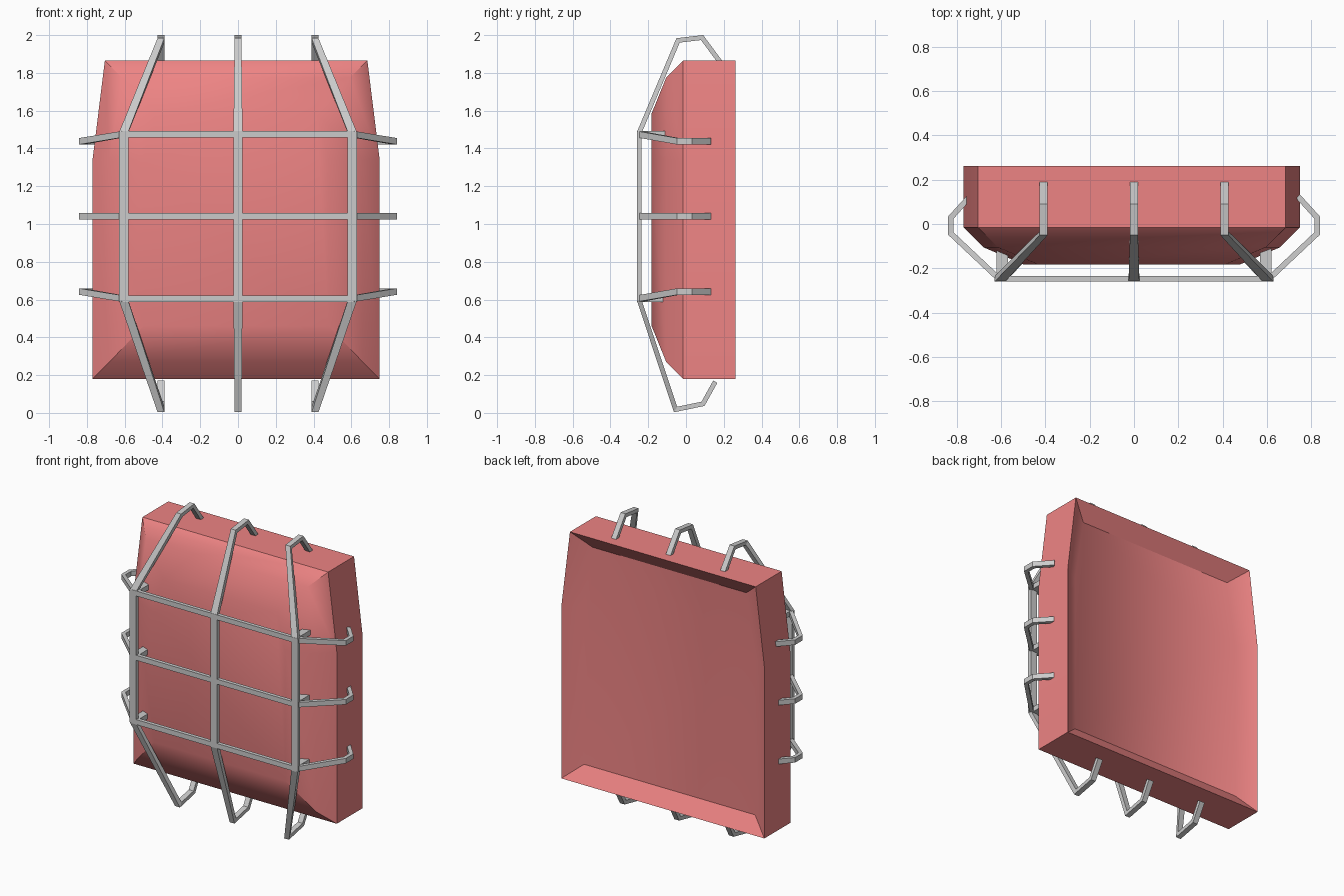
import bpy, bmesh
from mathutils import Vector

if "Cube" in bpy.data.objects:
    bpy.data.objects.remove(bpy.data.objects["Cube"])


def make_object(name, bm):
    bmesh.ops.recalc_face_normals(bm, faces=bm.faces)
    mesh = bpy.data.meshes.new(name)
    bm.to_mesh(mesh)
    bm.free()
    ob = bpy.data.objects.new(name, mesh)
    bpy.context.collection.objects.link(ob)
    return ob


def strap(name, path, widths, axis, thick=0.025):
    """Flat bar swept along a path; width lies along axis, corners mitred."""
    axis = Vector(axis)
    pts = [Vector(p) for p in path]
    dirs = []
    for a, b in zip(pts, pts[1:]):
        d = b - a
        dirs.append((d - axis * d.dot(axis)).normalized())
    bm = bmesh.new()
    rings = []
    for i, p in enumerate(pts):
        n0 = axis.cross(dirs[max(i - 1, 0)])
        n1 = axis.cross(dirs[min(i, len(dirs) - 1)])
        n = (n0 + n1).normalized()
        n *= thick / 2 / max(n.dot(n0), 0.5)
        w = axis * widths[i] / 2
        rings.append([bm.verts.new(p + v) for v in (n + w, n - w, -n - w, -n + w)])
    for r, s in zip(rings, rings[1:]):
        for k in range(4):
            bm.faces.new((r[k], r[(k + 1) % 4], s[(k + 1) % 4], s[k]))
    bm.faces.new(rings[0])
    bm.faces.new(rings[-1])
    return make_object(name, bm)


# Padded body: stacked inset rings from the back recess to the front bulge
outline = [(-0.76, 0.18), (0.76, 0.18), (0.76, 1.34),
           (0.695, 1.865), (-0.695, 1.865), (-0.76, 1.34)]
ring_specs = [(0.19, 0.12, 0.10), (0.262, 0, 0), (-0.015, 0, 0),
              (-0.105, 0.09, 0.09), (-0.182, 0.27, 0.28)]  # y, x inset, z inset
bm = bmesh.new()
rings = []
for y, ix, iz in ring_specs:
    ring = []
    for x, z in outline:
        dz = iz if z < 0.5 else -iz if z > 1.5 else 0
        ring.append(bm.verts.new((x - 0.01 - (ix if x > 0 else -ix), y, z + dz)))
    rings.append(ring)
for r, s in zip(rings, rings[1:]):
    for k in range(6):
        j = (k + 1) % 6
        bm.faces.new((r[k], r[j], s[j], s[k]))
bm.faces.new(rings[0])
bm.faces.new(rings[-1])
body = make_object("padded_body", bm)
red = bpy.data.materials.new("body_red")
red.diffuse_color = (0.85, 0.23, 0.23, 1)
red.use_nodes = True
red.node_tree.nodes["Principled BSDF"].inputs["Base Color"].default_value = red.diffuse_color
body.data.materials.append(red)
bpy.context.view_layer.objects.active = body
body.select_set(True)
bpy.ops.object.shade_smooth_by_angle(angle=0.55)

# Vertical straps, hooked over the top and under the bottom
for side, label in ((-1, "left"), (0, "middle"), (1, "right")):
    a, b = side * 0.605, side * 0.408
    strap(label + "_vertical_strap",
          [(b, 0.155, 0.165), (b, 0.09, 0.048), (b, -0.055, 0.018),
           (a, -0.247, 0.595), (a, -0.247, 1.485),
           (b, -0.042, 1.972), (b, 0.085, 1.987), (b, 0.19, 1.845)],
          [0.036, 0.036, 0.036, 0.048, 0.048, 0.036, 0.036, 0.036], (1, 0, 0))

# Horizontal straps, hooked around both sides, with standoff pegs
for z, zs, label in ((0.605, 0.642, "lower"), (1.04, 1.04, "centre"), (1.475, 1.438, "upper")):
    half = [(0.61, -0.247, z), (0.828, -0.042, zs), (0.828, 0.028, zs), (0.74, 0.125, zs)]
    mirrored = [(-x, y, h) for x, y, h in reversed(half)]
    strap(label + "_horizontal_strap", mirrored + half, [0.034] * 8, (0, 0, 1))
    for side, name in ((-1, "left"), (1, "right")):
        x = side * 0.595
        strap(f"{label}_{name}_peg", [(x, -0.25, z), (x, -0.10, z)],
              [0.034] * 2, (0, 0, 1), 0.05)
